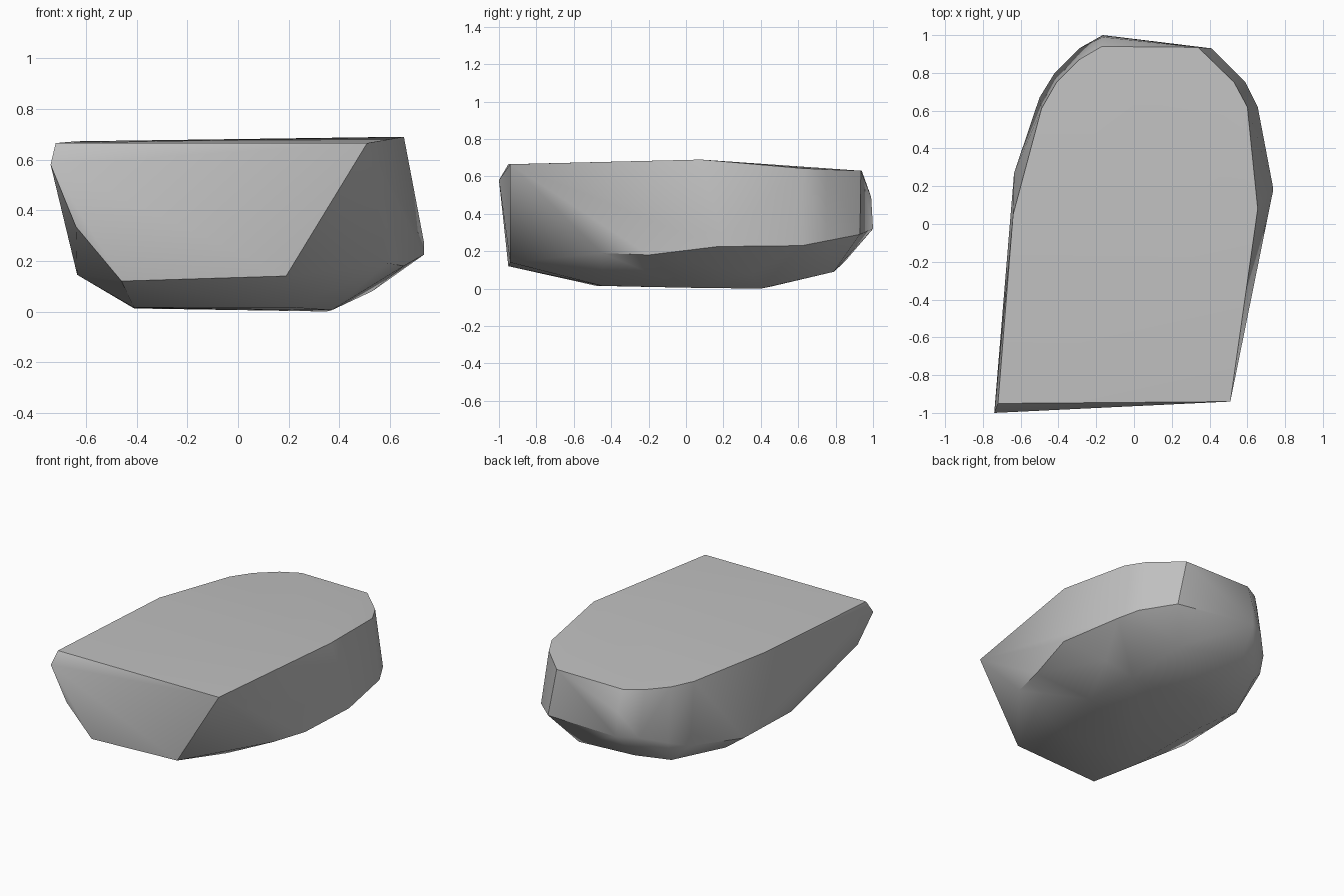
import bpy, bmesh
from math import radians

cube = bpy.data.objects.get("Cube")
if cube:
    bpy.data.objects.remove(cube, do_unlink=True)

# Single stone colour
stone = bpy.data.materials.new("stone_grey")
stone.use_nodes = True
colour = (0.53, 0.53, 0.53, 1)
stone.diffuse_color = colour
stone.node_tree.nodes["Principled BSDF"].inputs["Base Color"].default_value = colour

# Nearly flat top, cut straight at the front and rounded at the back
top = [(-.72, -.95, .665), (.51, -.94, .665), (.655, .08, .69), (.6, .62, .643),
       (.53, .75, .637), (.34, .935, .63), (-.17, .94, .63), (-.29, .87, .633),
       (-.41, .75, .638), (-.49, .61, .645), (-.64, .05, .672)]
# Chipped front face
front = [(-.74, -1, .58), (-.64, -.97, .335), (-.46, -.95, .12), (.19, -.94, .14)]
# Widest belt around the sides and back
belt = [(.59, -.45, .19), (.655, -.2, .18), (.735, .17, .225), (.735, .2, .27),
        (.655, .62, .23), (.59, .75, .255), (.41, .93, .29), (-.165, 1, .32),
        (-.165, .99, .49), (-.29, .93, .32), (-.42, .8, .27), (-.5, .67, .22),
        (-.635, .27, .16), (-.635, -.25, .145)]
# Rounded underside
base = [(.53, .35, .08), (.27, .79, .09), (-.2, .85, .145), (-.4, .73, .12),
        (-.53, .32, .085), (-.41, -.48, .015), (.23, -.45, .015), (.37, 0, .005),
        (.35, .4, 0), (-.2, .45, .01), (-.41, .1, .012)]

# Wrap the points in a faceted shell
bm = bmesh.new()
for point in top + front + belt + base:
    bm.verts.new(point)
bmesh.ops.convex_hull(bm, input=bm.verts[:])
loose = [v for v in bm.verts if not v.link_faces]
bmesh.ops.delete(bm, geom=loose, context="VERTS")
bmesh.ops.recalc_face_normals(bm, faces=bm.faces[:])
mesh = bpy.data.meshes.new("rock")
bm.to_mesh(mesh)
bm.free()
mesh.materials.append(stone)
rock = bpy.data.objects.new("rock", mesh)
bpy.context.collection.objects.link(rock)

# Smooth the soft facets and keep the hard ridges
bpy.ops.object.select_all(action="DESELECT")
rock.select_set(True)
bpy.context.view_layer.objects.active = rock
bpy.ops.object.shade_smooth_by_angle(angle=radians(36))
